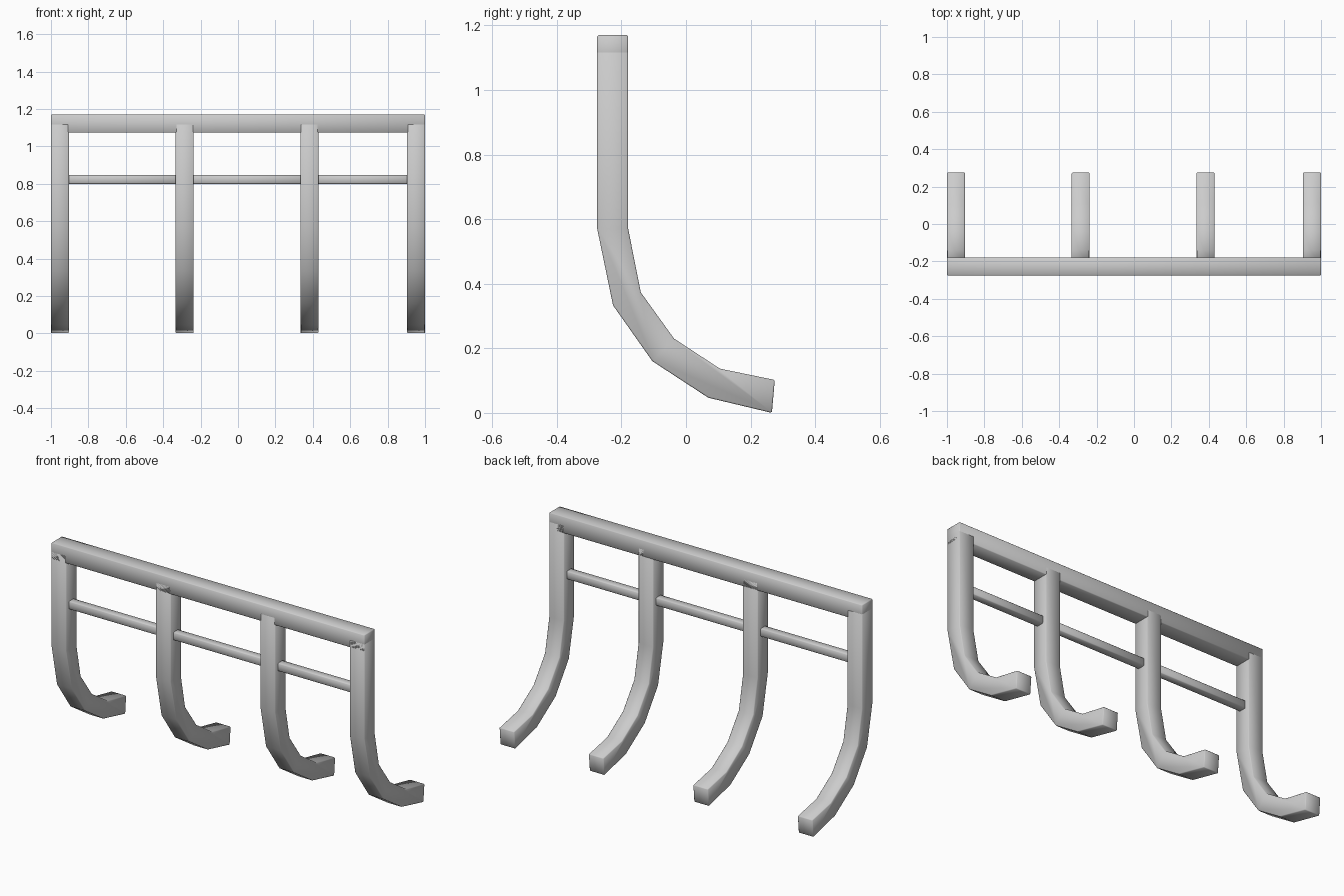
import bpy, bmesh, math

if "Cube" in bpy.data.objects:
    bpy.data.objects.remove(bpy.data.objects["Cube"])

# Side outline of a hook (y, z): back edge down, then inner edge back up
HOOK = [(-0.275, 1.12), (-0.275, 0.57), (-0.226, 0.333), (-0.104, 0.16),
        (0.069, 0.047), (0.266, 0.0), (0.275, 0.102), (0.105, 0.137),
        (-0.037, 0.23), (-0.14, 0.373), (-0.179, 0.57), (-0.179, 1.12)]


def extrude_x(name, outline, x0, x1, bevel):
    """Extrude a (y, z) outline from x0 to x1 with slightly eased edges."""
    bm = bmesh.new()
    face = bm.faces.new([bm.verts.new((x0, y, z)) for y, z in outline])
    new = bmesh.ops.extrude_face_region(bm, geom=[face])["geom"]
    bmesh.ops.translate(bm, vec=(x1 - x0, 0, 0),
                        verts=[v for v in new if isinstance(v, bmesh.types.BMVert)])
    bmesh.ops.recalc_face_normals(bm, faces=bm.faces)
    mesh = bpy.data.meshes.new(name)
    bm.to_mesh(mesh)
    bm.free()
    obj = bpy.data.objects.new(name, mesh)
    bpy.context.collection.objects.link(obj)
    mod = obj.modifiers.new("eased_edges", "BEVEL")
    mod.width, mod.segments = bevel, 1
    mod.limit_method, mod.angle_limit = "ANGLE", math.radians(45)
    bpy.ops.object.select_all(action="DESELECT")
    obj.select_set(True)
    bpy.context.view_layer.objects.active = obj
    bpy.ops.object.modifier_apply(modifier=mod.name)
    bpy.ops.object.shade_smooth_by_angle(angle=math.radians(50))
    return obj


def rect(y0, y1, z0, z1):
    return [(y0, z0), (y1, z0), (y1, z1), (y0, z1)]


# Four curved hooks
W = 0.096
starts = [-1.0, -0.333, 0.334, 1.0 - W]
for i, x in enumerate(starts):
    extrude_x(f"hook_{i + 1}", HOOK, x, x + W, 0.004)

# Top bar across all hooks
extrude_x("top_bar", rect(-0.275, -0.179, 1.074, 1.17), -1.0, 1.0, 0.004)

# Thin rails between neighbouring hooks
for i in range(3):
    extrude_x(f"cross_rail_{i + 1}", rect(-0.25, -0.204, 0.80, 0.846),
              starts[i] + W - 0.01, starts[i + 1] + 0.01, 0.004)
